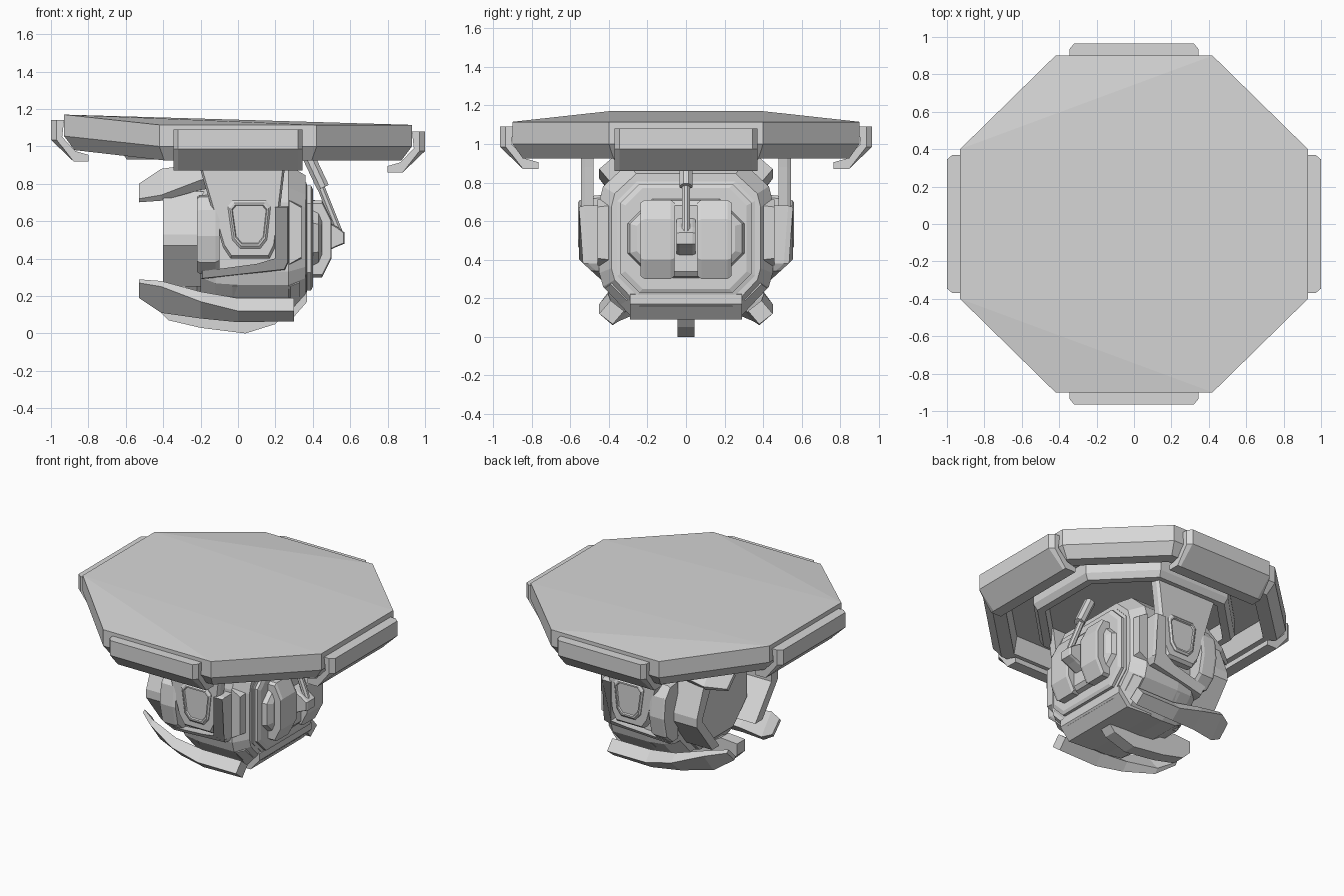
import bpy, bmesh, math
from mathutils import Matrix, Vector

cube = bpy.data.objects.get("Cube")
if cube:
    bpy.data.objects.remove(cube, do_unlink=True)

grey = bpy.data.materials.new("matte grey")
grey.use_nodes = True
COLOUR = (0.68, 0.68, 0.68, 1)
grey.diffuse_color = COLOUR
grey.node_tree.nodes["Principled BSDF"].inputs["Base Color"].default_value = COLOUR


def loft(name, rings, mirror=False, matrix=None, first_cap=None):
    """Skin a list of closed rings and cap both ends."""
    bm = bmesh.new()
    loops = [[bm.verts.new(p) for p in ring] for ring in rings]
    n = len(loops[0])
    for a, b in zip(loops, loops[1:]):
        for i in range(n):
            j = (i + 1) % n
            bm.faces.new((a[i], a[j], b[j], b[i]))
    for face in first_cap or [range(n)]:
        bm.faces.new([loops[0][i] for i in face])
    bm.faces.new(loops[-1])
    if matrix:
        bmesh.ops.transform(bm, matrix=matrix, verts=bm.verts)
    bmesh.ops.recalc_face_normals(bm, faces=bm.faces)
    mesh = bpy.data.meshes.new(name)
    bm.to_mesh(mesh)
    bm.free()
    mesh.materials.append(grey)
    ob = bpy.data.objects.new(name, mesh)
    bpy.context.collection.objects.link(ob)
    if mirror:
        mod = ob.modifiers.new("other side", 'MIRROR')
        mod.use_axis = (False, True, False)


def shrink(pts, s):
    cx = sum(p[0] for p in pts) / len(pts)
    cy = sum(p[1] for p in pts) / len(pts)
    return [(cx + (x - cx) * s, cy + (y - cy) * s) for x, y in pts]


def side_prism(name, xz, stations, mirror=True, tuck=0):
    """Profile in x-z, extruded along y; tuck pulls the low part inward."""
    loft(name, [[(x, y - tuck * max(0, .4 - z), z) for x, z in shrink(xz, s)]
                for y, s in stations], mirror)


def chamfer_box(w, z0, z1, c):
    """Octagonal outline in y-z."""
    return [(-w, z0 + c), (-w + c, z0), (w - c, z0), (w, z0 + c),
            (w, z1 - c), (w - c, z1), (c - w, z1), (-w, z1 - c)]


def front_prism(name, yz, stations, mirror=False):
    """Outline in y-z, extruded along x; stations are (x, scale)."""
    loft(name, [[(x, y, z) for y, z in shrink(yz, s)] for x, s in stations], mirror)


# Octagonal top shell, hollow below, with its -x edge raised
OCT = [(-.93, -.4), (-.93, .4), (-.42, .9), (.42, .9),
       (.93, .4), (.93, -.4), (.42, -.9), (-.42, -.9)]


def oct_ring(s, z):
    return [(x * s, y * s, z + (.055 if x < -.5 else 0)) for x, y in OCT]


loft("top_shell", [oct_ring(s, z) for s, z in
                   ((1, 1.115), (1, 1.0), (.94, .925), (.85, .925), (.83, 1.05))],
     first_cap=[(1, 2, 3), (1, 3, 4), (0, 1, 4, 5), (0, 5, 6), (0, 6, 7)])

# Hooked clamps on four sides of the shell
HOOK = [(0, 1.09), (-.07, 1.09), (-.06, 1.0), (-.13, .925),
        (-.2, .905), (-.2, .87), (-.12, .87), (0, .985)]
for name, turn, reach, half, lift in (("left", 0, 1, .37, -.01), ("back", 90, .965, .345, 0),
                                      ("right", 180, 1, .37, .05), ("front", 270, .965, .345, 0)):
    def hook_ring(t, inset):
        return [(reach + r - (inset if r == 0 else 0), t, z + lift) for r, z in HOOK]
    loft(name + "_clamp", [hook_ring(-half, .03), hook_ring(.025 - half, 0),
                           hook_ring(half - .025, 0), hook_ring(half, .03)],
         matrix=Matrix.Rotation(math.radians(turn), 4, 'Z'))

# Mounting ring under the shell
MOUNT = [(.62, -.26), (.62, .26), (.28, .6), (-.28, .6),
         (-.62, .26), (-.62, -.26), (-.28, -.6), (.28, -.6)]
loft("mounting_ring", [[(x * s, y * s, z) for x, y in MOUNT] for s, z in
                       ((1, 1.08), (1, .97), (.96, .93), (.88, .93), (.86, 1.04))])

# Main body, open drum on the -x side, stepped face plates on the +x side
BODY = [(-.28, .1), (.28, .1), (.43, .26), (.45, .33), (.45, .7),
        (.43, .78), (.3, .9), (-.3, .9), (-.43, .78), (-.45, .7),
        (-.45, .33), (-.43, .26)]
front_prism("main_body", BODY, ((-.2, .84), (-.12, .97), (.0, 1), (.27, 1), (.36, .86)))
front_prism("back_drum", chamfer_box(.37, .14, .86, .2), ((-.28, .75), (-.22, .95), (-.1, 1)))
front_prism("face_plate", chamfer_box(.35, .22, .8, .1),
            ((.3, 1.02), (.365, 1.02), (.37, .97), (.39, .97), (.4, .9)))
front_prism("face_boss", chamfer_box(.31, .3, .72, .13), ((.38, 1), (.43, .94), (.45, .82)))

# Twin pads on the face
side_prism("face_pad", [(.38, .3), (.45, .3), (.5, .4), (.5, .61), (.45, .71), (.38, .71)],
           ((.06, .93), (.08, 1), (.215, 1), (.235, .93)))

# Lower chin plate and slanted lower corner rails
side_prism("chin_plate", [(.1, .1), (.3, .09), (.37, .17), (.37, .22), (.1, .25)],
           ((-.29, 1), (.29, 1)), False)
loft("corner_rail", [[(x, y + a * .7, z + b * .7) for a, b in
                      ((-.09, -.03), (.03, .09), (.06, .06), (-.06, -.06))]
                     for x, y, z in ((-.03, .38, .21), (.28, .38, .21), (.33, .35, .23))], True)


# Curved beams below and above the open side, outer face tangent to the ball
BEAM = [(-.53, .22, .19, .3, .27, .025), (-.41, .28, .11, .39, .25, .04),
        (-.2, .35, .08, .45, .17, .07), (0, .38, .06, .45, .12, .09),
        (.3, .38, .065, .45, .12, .09)]


def beam(name, stations, flip):
    rings = []
    for x, y0, z0, y1, z1, d in stations:
        section = [(y0, z0), (y1, z1), (y1 - .65 * d, z1 + .76 * d), (y0 - .65 * d, z0 + .76 * d)]
        rings.append([(x, y, .99 - z if flip else z) for y, z in section])
    loft(name, rings, True)


beam("lower_beam", BEAM, False)
beam("upper_beam", BEAM[:4], True)

# Bent guard panels beside the open side
front_prism("guard_panel", [(.36, .76), (.45, .53), (.45, .47), (.28, .25),
                            (.2, .25), (.38, .48), (.38, .52), (.26, .76)],
            ((-.4, 1), (-.15, 1)), True)

# Keel fin
side_prism("keel_fin", [(-.43, .21), (-.43, .13), (-.37, .07), (-.2, .03), (.04, 0),
                        (.2, .05), (.26, .12), (.1, .14), (-.2, .16), (-.3, .22)],
           ((-.045, 1), (.045, 1)), False)

# Yoke arms with a raised badge plate
ARM = [(-.25, 1.02), (.27, 1.02), (.25, .88), (.2, .46), (.17, .4), (-.04, .4), (-.08, .46), (-.2, .87)]
side_prism("yoke_arm", ARM, ((.48, 1), (.525, 1), (.545, .94)))
BADGE = [(-.03, .71), (.15, .71), (.175, .68), (.155, .5), (.12, .455),
         (.01, .455), (-.03, .5), (-.055, .68)]
side_prism("badge_rim", BADGE, ((.53, 1), (.55, 1), (.56, .9), (.56, .82), (.551, .78)))
side_prism("yoke_hub", [(-.04, .46), (.16, .46), (.16, .68), (-.04, .68)], ((.4, 1), (.5, 1)))

# Faceted side pod and the L-shaped rail around the arm
front_prism("side_pod", [(.4, .74), (.49, .73), (.545, .66), (.56, .52),
                         (.53, .38), (.46, .32), (.4, .32)],
            ((-.22, .95), (-.205, 1), (-.12, 1), (-.1, .93)), True)
side_prism("side_rail", [(-.2, .29), (.25, .34), (.27, .38), (.27, .68), (.2, .68),
                         (.2, .4), (.1, .37), (-.2, .33)],
           ((.42, 1), (.53, 1), (.555, .97)), tuck=1.1)
side_prism("rear_cheek", [(.27, .36), (.34, .4), (.34, .68), (.27, .72)],
           ((.4, 1), (.46, .95)))


# Joint block and telescopic strut
def rod(name, a, b, radius, sides=8):
    a, b = Vector(a), Vector(b)
    turn = (b - a).to_track_quat('Z', 'Y').to_matrix()
    angles = [2 * math.pi * (i + .5) / sides for i in range(sides)]
    circle = [turn @ Vector((radius * math.cos(t), radius * math.sin(t), 0)) for t in angles]
    loft(name, [[end + c for c in circle] for end in (a, b)])


side_prism("joint_block", [(.44, .42), (.52, .46), (.57, .48), (.57, .54), (.53, .57), (.44, .62)],
           ((-.05, .9), (-.035, 1), (.035, 1), (.05, .9)), False)
rod("strut_rod", (.54, 0, .54), (.42, 0, .84), .022)
rod("strut_sleeve", (.455, 0, .78), (.37, 0, .96), .036)
